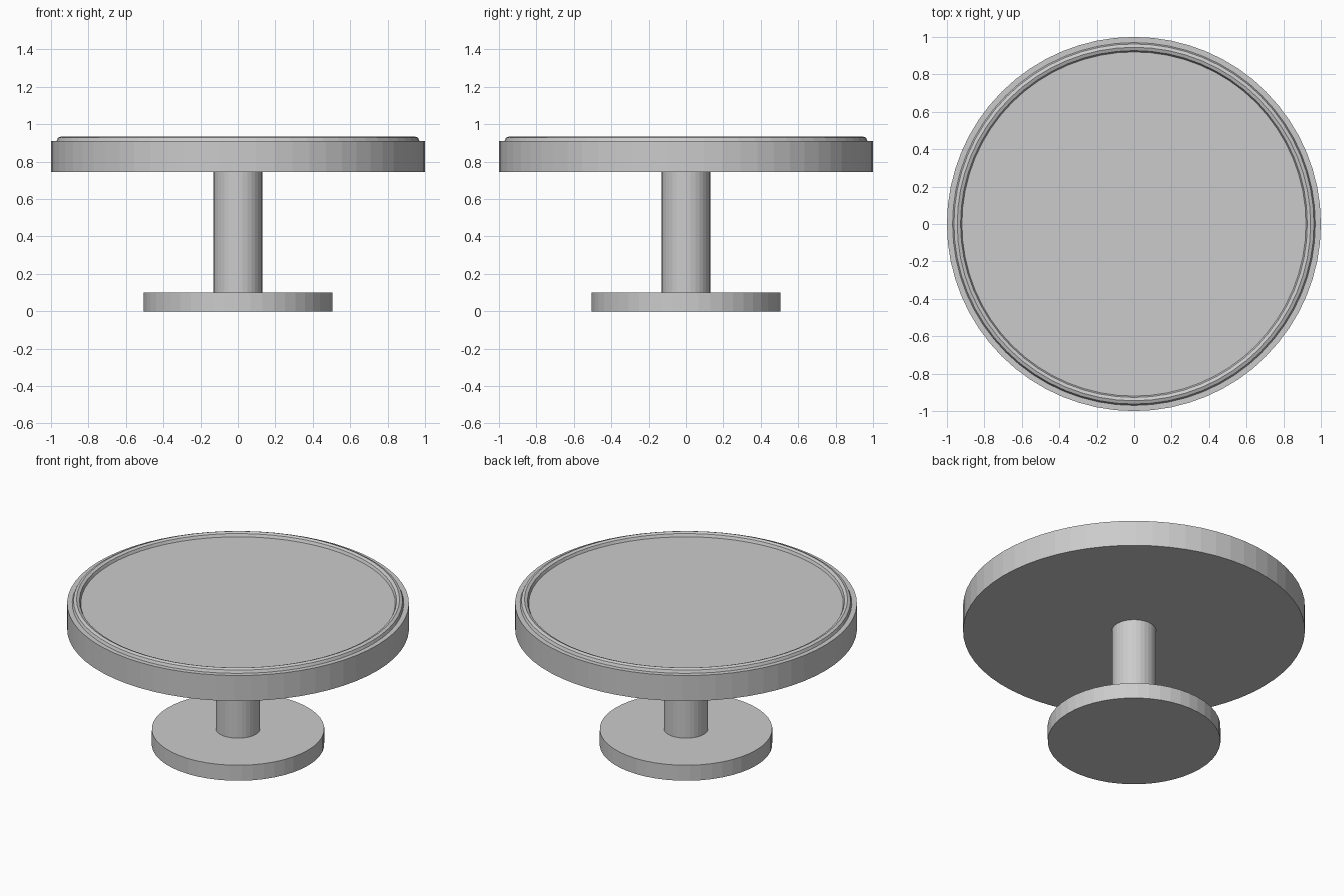
import bpy

if "Cube" in bpy.data.objects:
    bpy.data.objects.remove(bpy.data.objects["Cube"])


def disc(name, radius, z0, z1, sides):
    bpy.ops.mesh.primitive_cylinder_add(vertices=sides, radius=radius, depth=z1 - z0,
                                        location=(0, 0, (z0 + z1) / 2))
    bpy.context.object.name = name


# Foot, pedestal and round top
disc("base", 0.505, 0.0, 0.10, 48)
disc("pedestal", 0.13, 0.10, 0.745, 32)
disc("table_top", 1.0, 0.745, 0.91, 64)

# Raised bead near the edge, half sunk into the top
bpy.ops.mesh.primitive_torus_add(major_radius=0.945, minor_radius=0.025,
                                 major_segments=64, minor_segments=8,
                                 location=(0, 0, 0.91))
bpy.context.object.name = "rim_bead"
